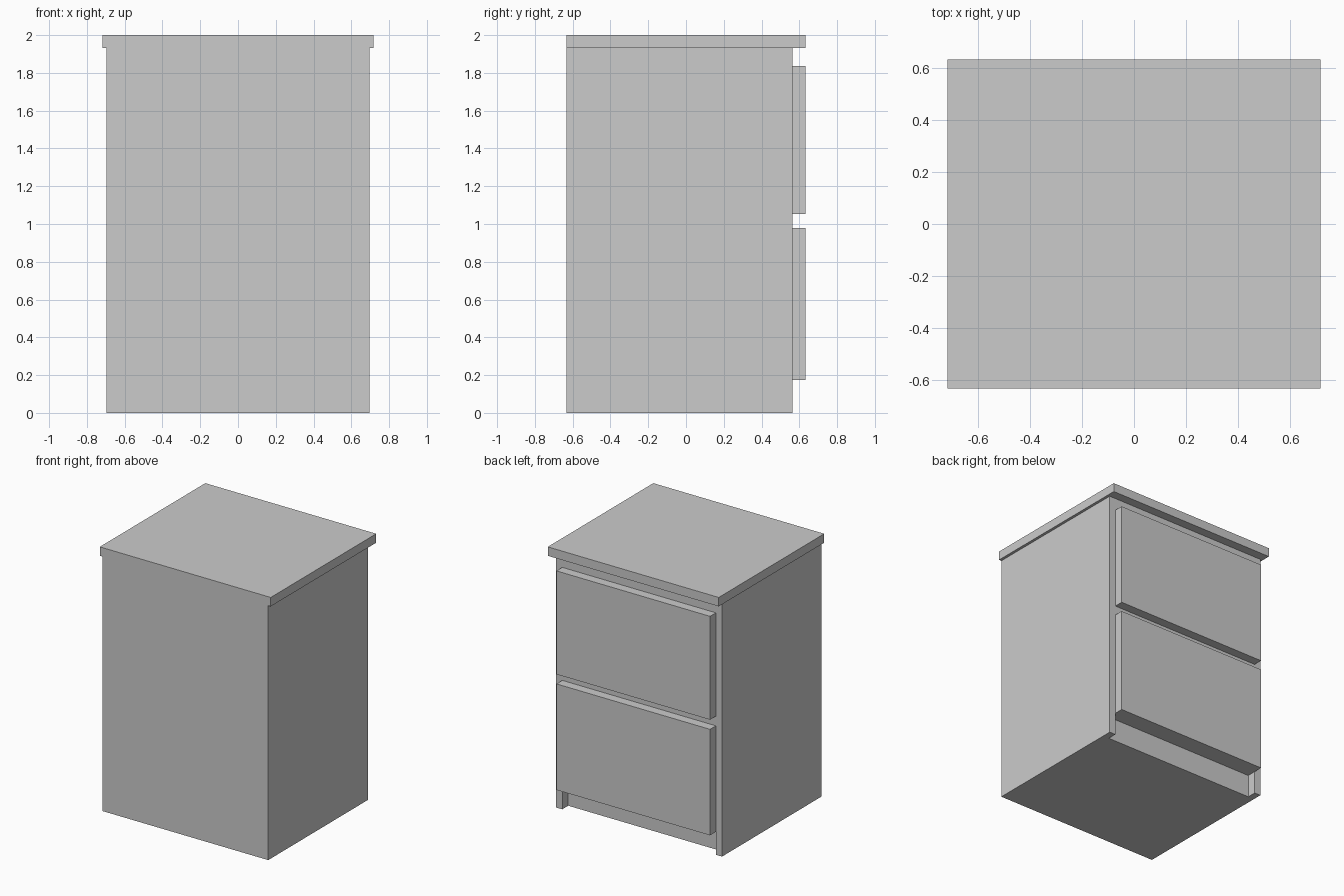
import bpy

if "Cube" in bpy.data.objects:
    bpy.data.objects.remove(bpy.data.objects["Cube"])

BACK, FRONT = -0.633, 0.563      # carcass depth; drawers sit on the +y side
LIP = 0.633                      # front plane of top and drawers
HALF_W, INNER_W = 0.697, 0.645   # outer and inner half widths
TOP_Z, KICK_Z, KICK_Y = 1.932, 0.174, 0.492


def extrude_x(name, profile, x0, x1):
    """Extrude a (y, z) outline from x0 to x1."""
    n = len(profile)
    verts = [(x, y, z) for x in (x0, x1) for y, z in profile]
    faces = [tuple(reversed(range(n))), tuple(range(n, 2 * n))]
    faces += [(i, (i + 1) % n, (i + 1) % n + n, i + n) for i in range(n)]
    mesh = bpy.data.meshes.new(name)
    mesh.from_pydata(verts, [], faces)
    obj = bpy.data.objects.new(name, mesh)
    bpy.context.collection.objects.link(obj)
    return obj


def box(name, x, y, z):
    return extrude_x(name, [(y[0], z[0]), (y[1], z[0]), (y[1], z[1]), (y[0], z[1])], *x)


# Side panels, mirrored left and right
side = box("side_panels", (INNER_W, HALF_W), (BACK, FRONT), (0, TOP_Z))
side.modifiers.new("Mirror", 'MIRROR')

# Cabinet body between the sides, with a recessed toe kick
extrude_x("cabinet_body", [(BACK, 0), (KICK_Y, 0), (KICK_Y, KICK_Z),
                           (FRONT, KICK_Z), (FRONT, TOP_Z), (BACK, TOP_Z)],
          -INNER_W, INNER_W)

# Overhanging top
box("top_panel", (-0.718, 0.718), (BACK, LIP), (TOP_Z, 2.0))

# Drawer fronts
for name, z in (("lower_drawer_front", (KICK_Z, 0.979)),
                ("upper_drawer_front", (1.052, 1.837))):
    box(name, (-INNER_W, INNER_W), (FRONT, LIP), z)
